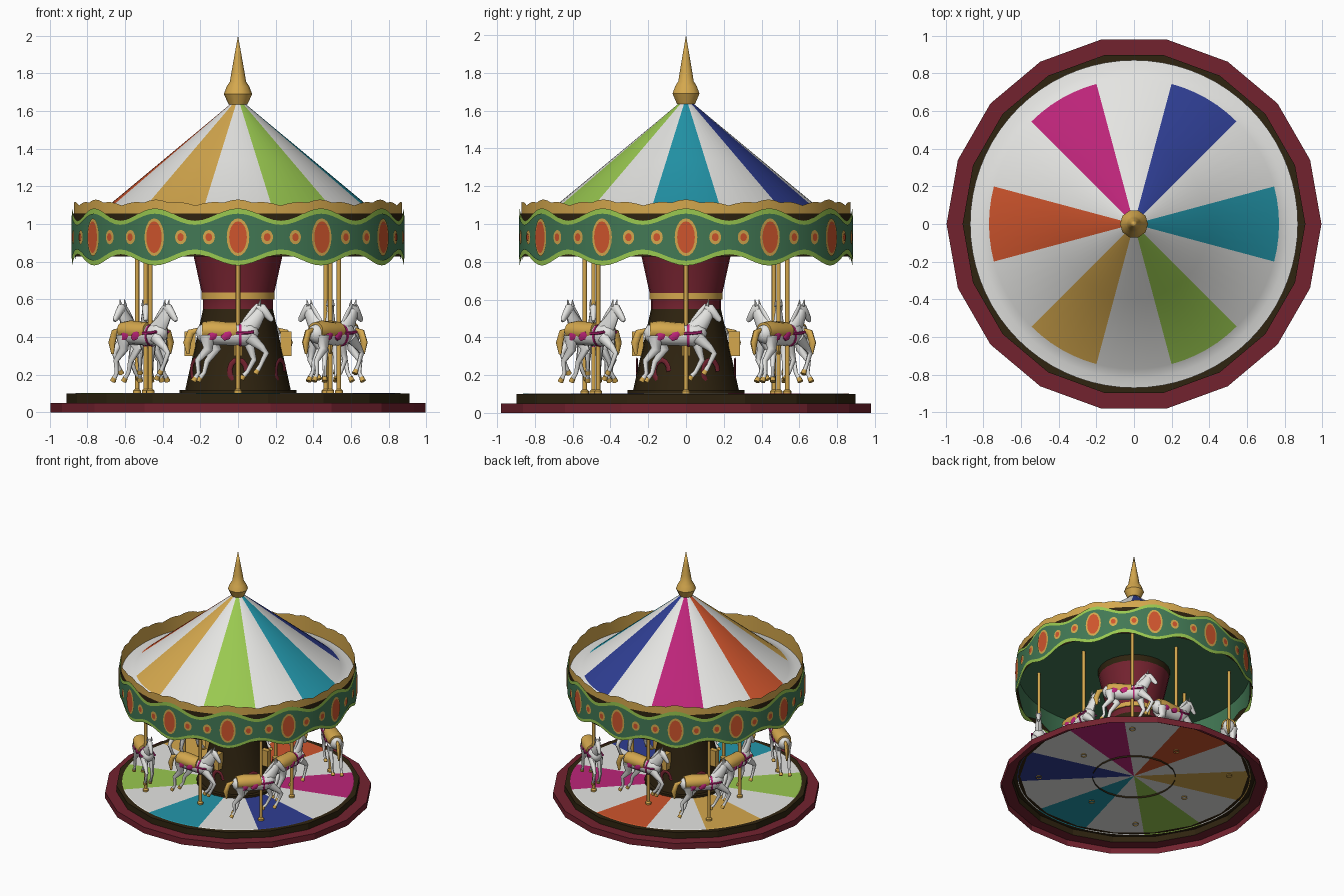
import bpy, bmesh
from math import cos, sin, pi, radians, degrees, atan2, hypot
from mathutils import Vector, Matrix

if "Cube" in bpy.data.objects:
    bpy.data.objects.remove(bpy.data.objects["Cube"])

COLOURS = {
    "gold": (0.66, 0.39, 0.075), "maroon": (0.17, 0.016, 0.028),
    "dark brown": (0.028, 0.017, 0.005), "green": (0.055, 0.19, 0.09),
    "lime": (0.32, 0.58, 0.08), "orange": (0.62, 0.09, 0.026),
    "white": (0.78, 0.78, 0.76), "blue": (0.028, 0.048, 0.29),
    "teal": (0.017, 0.31, 0.41), "magenta": (0.5, 0.018, 0.19)}
NAMES = list(COLOURS)
MATS = []
for label, rgb in COLOURS.items():
    m = bpy.data.materials.new(label)
    m.use_nodes = True
    m.diffuse_color = (*rgb, 1)
    m.node_tree.nodes["Principled BSDF"].inputs["Base Color"].default_value = (*rgb, 1)
    MATS.append(m)
STRIPES = ["teal", "blue", "magenta", "orange", "gold", "lime"]


def finish(name, bm, smooth=None):
    """Turn a bmesh into an object carrying the shared palette."""
    mesh = bpy.data.meshes.new(name)
    bm.to_mesh(mesh)
    bm.free()
    for m in MATS:
        mesh.materials.append(m)
    ob = bpy.data.objects.new(name, mesh)
    bpy.context.collection.objects.link(ob)
    if smooth:
        bpy.ops.object.select_all(action="DESELECT")
        ob.select_set(True)
        bpy.context.view_layer.objects.active = ob
        bpy.ops.object.shade_smooth_by_angle(angle=radians(smooth))
    return ob


def repeat(ob, placements):
    """Place linked copies at (radius, azimuth in degrees), facing outward."""
    for i, (r, az) in enumerate(placements):
        o = ob if i == 0 else ob.copy()
        if i:
            bpy.context.collection.objects.link(o)
        a = radians(az)
        o.location = (r * cos(a), r * sin(a), 0)
        o.rotation_euler = (0, 0, a + pi / 2)


def lathe(name, profile, segs, colour, smooth=None):
    """Spin (radius, z) points; colour is a name or a rule(angle, radius, z)."""
    bm = bmesh.new()
    rings = [[bm.verts.new((r * cos(2 * pi * i / segs), r * sin(2 * pi * i / segs), z))
              for i in range(segs)] for r, z in profile]
    for lo, hi in zip(rings, rings[1:]):
        for i in range(segs):
            j = (i + 1) % segs
            f = bm.faces.new((lo[i], lo[j], hi[j], hi[i]))
            c = f.calc_center_median()
            label = colour if isinstance(colour, str) else colour(
                degrees(atan2(c.y, c.x)), hypot(c.x, c.y), c.z)
            f.material_index = NAMES.index(label)
    bmesh.ops.remove_doubles(bm, verts=bm.verts, dist=1e-5)
    return finish(name, bm, smooth)


def wavy_wall(name, r, low, high, colour, segs=144):
    """Upright ring whose lower and upper edges follow functions of angle."""
    bm = bmesh.new()
    cols = []
    for i in range(segs):
        a = 2 * pi * i / segs
        cols.append([bm.verts.new((r * cos(a), r * sin(a), z)) for z in (low(a), high(a))])
    for i in range(segs):
        p, q = cols[i], cols[(i + 1) % segs]
        bm.faces.new((p[0], q[0], q[1], p[1])).material_index = NAMES.index(colour)
    return finish(name, bm, 30)


def tube(bm, pts, colour, y=0.0, wide=1.0, sides=10):
    """Loft rings along (x, z, radius) points lying in a plane of constant y."""
    rings = []
    for i, (x, z, r) in enumerate(pts):
        a, b = pts[max(i - 1, 0)], pts[min(i + 1, len(pts) - 1)]
        t = Vector((b[0] - a[0], 0, b[1] - a[1])).normalized()
        n = Vector((-t.z, 0, t.x))
        rings.append([bm.verts.new(Vector((x, y, z)) + n * (r * cos(2 * pi * k / sides))
                      + Vector((0, r * wide * sin(2 * pi * k / sides), 0)))
                      for k in range(sides)])
    faces = [bm.faces.new(rings[0]), bm.faces.new(rings[-1][::-1])]
    for p, q in zip(rings, rings[1:]):
        faces += [bm.faces.new((p[k], q[k], q[(k + 1) % sides], p[(k + 1) % sides]))
                  for k in range(sides)]
    for f in faces:
        f.material_index = NAMES.index(colour)
    bmesh.ops.recalc_face_normals(bm, faces=faces)


def stripe(angle, offset=0):
    k = round((angle + offset) / 30) % 12
    return "white" if k % 2 else STRIPES[k // 2]


# Platform: hollow stepped base with a striped floor
lathe("platform", [(0.995, 0), (0.995, 0.05), (0.91, 0.05), (0.91, 0.1), (0.85, 0.1)], 18,
      lambda a, r, z: "maroon" if z < 0.06 and r > 0.92 else "dark brown")
lathe("striped_floor", [(0.87, 0.097), (0.86, 0.103), (0, 0.103)], 72,
      lambda a, r, z: stripe(a, 90))

# Central column
lathe("column", [(0.31, 0.09), (0.31, 0.12), (0.28, 0.12), (0.185, 0.55), (0.185, 0.6),
                 (0.262, 0.95), (0.272, 1.0)], 24,
      lambda a, r, z: "maroon" if 0.55 < z < 0.95 else "dark brown", 30)
lathe("column_ring", [(0.17, 0.6), (0.193, 0.6), (0.193, 0.635), (0.17, 0.635)], 24, "gold", 30)

# Scroll ornaments on the column foot
bm = bmesh.new()
tube(bm, [(0.045 * cos(t / 2), 0.22 + 0.06 * sin(t / 2), 0.014) for t in range(11)],
     "maroon", wide=0.4, sides=6)
repeat(finish("column_scroll", bm, 40), [(0.26, 60 * k + 30) for k in range(6)])
bm = bmesh.new()
bmesh.ops.create_cube(bm, size=1, matrix=Matrix.Translation((0, 0, 0.365))
                      @ Matrix.Diagonal((0.04, 0.06, 0.13, 1)))
repeat(finish("column_bracket", bm), [(0.255, 90 * k) for k in range(4)])

# Canopy
lathe("striped_roof", [(0.87, 1.0), (0.82, 1.01), (0.77, 1.03), (0.4, 1.3375), (0.03, 1.645)], 72,
      lambda a, r, z: stripe(a) if r < 0.77 else "white", 40)
lathe("ceiling", [(0, 0.995), (0.868, 0.995)], 36, "green")
lathe("finial", [(0.03, 1.635), (0.05, 1.635), (0.075, 1.69), (0.06, 1.73), (0.043, 1.755),
                 (0.034, 1.81), (0.018, 1.9), (0, 2.0)], 10, "gold", 40)

# Scalloped fascia, layered from the inside out
wave = lambda a: cos(12 * a)
wavy_wall("fascia_lining", 0.866, lambda a: 0.835 - 0.03 * wave(a), lambda a: 1.0, "green")
wavy_wall("crown", 0.872, lambda a: 0.98,
          lambda a: 1.108 + 0.01 * wave(a) + 0.012 * abs(cos(18 * a)), "gold")
wavy_wall("fascia_shadow_trim", 0.876, lambda a: 0.828, lambda a: 1.055, "dark brown")
wavy_wall("fascia_lime_trim", 0.881, lambda a: 0.81 - 0.03 * wave(a),
          lambda a: 1.05 + 0.033 * wave(a), "lime")
wavy_wall("fascia", 0.885, lambda a: 0.835 - 0.03 * wave(a),
          lambda a: 1.025 + 0.03 * wave(a), "green")


# Oval medallions: gold rim plate with an orange centre plate
def medallion(name, w, h, rim, placements):
    bm = bmesh.new()
    for colour, sx, sz, d in (("gold", w, h, -0.003), ("orange", w - rim, h - rim * 1.2, -0.006)):
        vs = [bm.verts.new((sx * cos(pi * k / 10), d, 0.93 + sz * sin(pi * k / 10)))
              for k in range(20)]
        bm.faces.new(vs).material_index = NAMES.index(colour)
    repeat(finish(name, bm), placements)


medallion("large_medallion", 0.06, 0.1, 0.013, [(0.886, 30 * k) for k in range(12)])
medallion("small_medallion", 0.032, 0.038, 0.014,
          [(0.886, 30 * k + s) for k in range(12) for s in (-10, 10)])

# Horse, facing +x, with its pole at the origin
bm = bmesh.new()
tube(bm, [(-0.22, 0.41, 0.02), (-0.2, 0.415, 0.048), (-0.14, 0.42, 0.06), (-0.05, 0.41, 0.054),
          (0.03, 0.41, 0.058), (0.08, 0.43, 0.048), (0.105, 0.44, 0.02)], "white", wide=0.9, sides=14)
tube(bm, [(0.04, 0.43, 0.052), (0.085, 0.48, 0.042), (0.115, 0.525, 0.032),
          (0.125, 0.555, 0.022)], "white", wide=0.65)
tube(bm, [(0.1, 0.562, 0.014), (0.125, 0.552, 0.028), (0.15, 0.525, 0.022),
          (0.175, 0.495, 0.016), (0.183, 0.485, 0.009)], "white", wide=0.75)
tube(bm, [(0.105, 0.575, 0.008), (0.075, 0.535, 0.014), (0.04, 0.485, 0.016),
          (0.02, 0.455, 0.008)], "white", wide=0.6, sides=6)
tube(bm, [(-0.21, 0.44, 0.01), (-0.25, 0.425, 0.02), (-0.27, 0.37, 0.021),
          (-0.265, 0.31, 0.008)], "gold", wide=0.8, sides=8)
for y in (-0.016, 0.016):
    tube(bm, [(0.112, 0.565, 0.009), (0.12, 0.6, 0.002)], "white", y=y, sides=6)
LEGS = [(-0.03, [(0.06, 0.4, 0.034), (0.125, 0.345, 0.02), (0.15, 0.315, 0.015),
                 (0.12, 0.25, 0.011), (0.105, 0.225, 0.013)]),
        (0.03, [(0.05, 0.4, 0.034), (0.07, 0.325, 0.02), (0.085, 0.28, 0.015),
                (0.05, 0.215, 0.011), (0.03, 0.195, 0.013)]),
        (-0.03, [(-0.165, 0.41, 0.042), (-0.16, 0.335, 0.026), (-0.215, 0.275, 0.015),
                 (-0.21, 0.21, 0.011), (-0.225, 0.185, 0.013)]),
        (0.03, [(-0.16, 0.41, 0.042), (-0.115, 0.335, 0.026), (-0.165, 0.27, 0.015),
                (-0.18, 0.21, 0.011), (-0.2, 0.185, 0.013)])]
for y, leg in LEGS:
    tube(bm, leg, "white", y=y, wide=0.85, sides=8)
    x, z, r = leg[-1]
    tube(bm, [(x, z, r), (x - 0.012, z - 0.02, r * 1.2)], "gold", y=y, sides=8)
# Saddle cloth, girth, breast straps and blanket patches
tube(bm, [(-0.19, 0.434, 0.046), (-0.14, 0.434, 0.054), (-0.05, 0.428, 0.051),
          (-0.005, 0.432, 0.048)], "gold", wide=1.13, sides=14)
tube(bm, [(0.005, 0.41, 0.06), (0.018, 0.41, 0.061)], "magenta", wide=0.92, sides=14)
for y in (-0.052, 0.052):
    tube(bm, [(-0.01, 0.42, 0.008), (0.05, 0.422, 0.008), (0.085, 0.428, 0.008)],
         "magenta", y=y * 0.96, sides=6)
    for x in (-0.135, -0.06):
        tube(bm, [(x - 0.022, 0.39, 0.014), (x, 0.41, 0.026), (x + 0.022, 0.425, 0.012)],
             "magenta", y=y, wide=0.4, sides=6)
SPOTS = [(0.49, 90 * k) for k in range(4)] + [(0.71, 49 + 90 * k) for k in range(4)]
repeat(finish("horse", bm, 50), SPOTS)

# Poles with floor collars
pole = lathe("pole", [(0.022, 0.095), (0.022, 0.115), (0.012, 0.125), (0.012, 1.0)], 10, "gold", 40)
repeat(pole, SPOTS)
